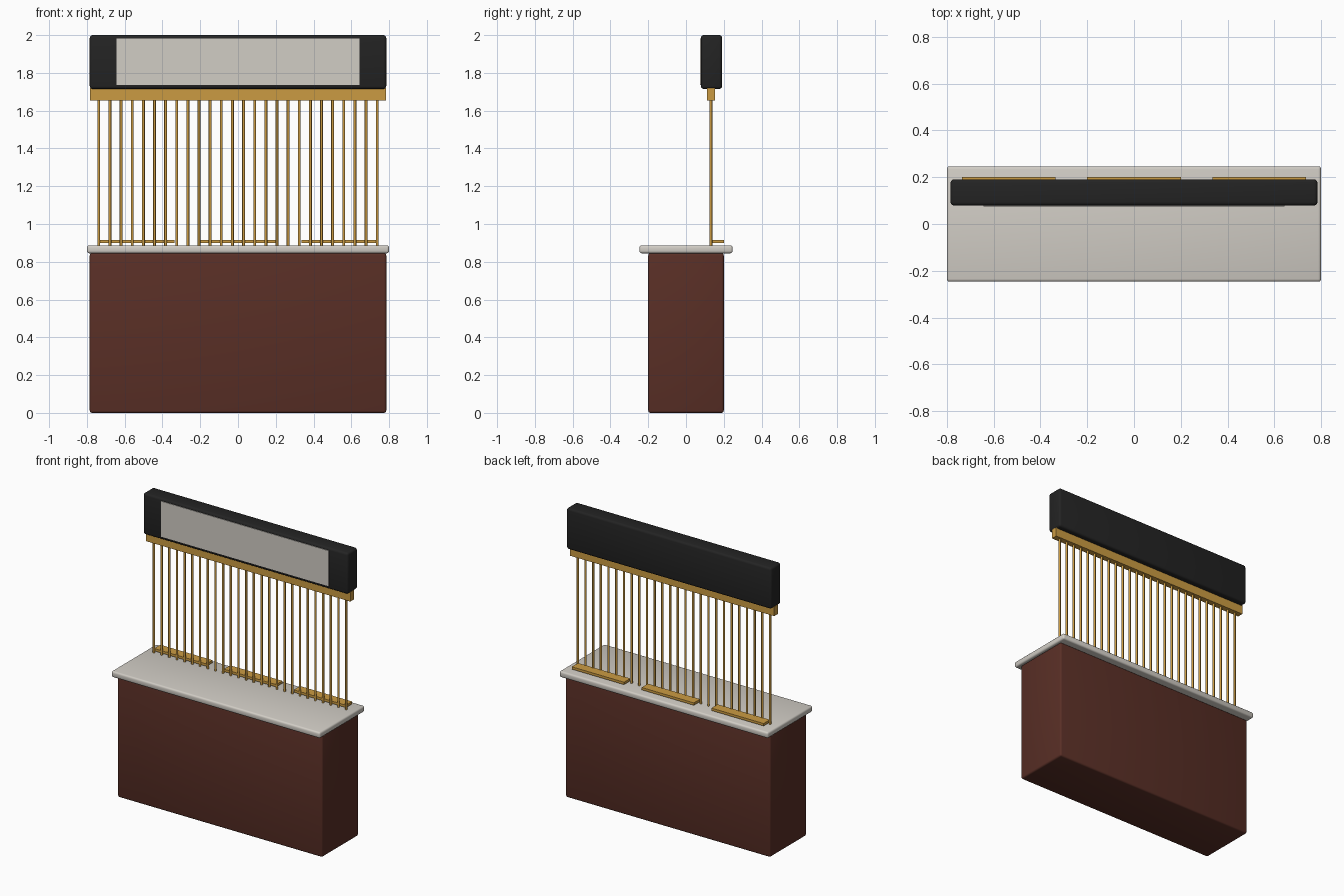
import bpy

if "Cube" in bpy.data.objects:
    bpy.data.objects.remove(bpy.data.objects["Cube"])


def material(name, rgb):
    m = bpy.data.materials.new(name)
    m.diffuse_color = (*rgb, 1)
    m.use_nodes = True
    m.node_tree.nodes["Principled BSDF"].inputs["Base Color"].default_value = m.diffuse_color
    return m


WOOD = material("dark red wood", (0.10, 0.028, 0.019))
STONE = material("pale stone", (0.64, 0.61, 0.56))
BLACK = material("black", (0.017, 0.017, 0.017))
BRASS = material("brass", (0.60, 0.33, 0.055))


def box(name, lo, hi, mat, bevel=0.0):
    """Box between two corners, with optional rounded edges."""
    bpy.ops.mesh.primitive_cube_add(
        size=1, location=[(a + b) / 2 for a, b in zip(lo, hi)])
    ob = bpy.context.object
    ob.name = name
    ob.scale = [b - a for a, b in zip(lo, hi)]
    bpy.ops.object.transform_apply(location=False, rotation=False, scale=True)
    ob.data.materials.append(mat)
    if bevel:
        mod = ob.modifiers.new("rounded edges", 'BEVEL')
        mod.width = bevel
        mod.segments = 3
        bpy.ops.object.modifier_apply(modifier=mod.name)
        bpy.ops.object.shade_smooth_by_angle(angle=0.6)
    return ob


# Counter
box("counter_base", (-0.785, -0.2, 0), (0.785, 0.2, 0.845), WOOD, 0.012)
box("counter_top", (-0.8, -0.247, 0.845), (0.8, 0.247, 0.887), STONE, 0.012)

# Row of vertical brass bars with a header rail
BAR_Y, COUNT, SPAN = 0.132, 26, 0.737
for i in range(COUNT):
    x = -SPAN + 2 * SPAN * i / (COUNT - 1)
    bpy.ops.mesh.primitive_cylinder_add(
        vertices=8, radius=0.0075, depth=0.79, location=(x, BAR_Y, 1.275))
    bar = bpy.context.object
    bar.name = f"grille_bar_{i + 1}"
    bar.data.materials.append(BRASS)
    bpy.ops.object.shade_smooth_by_angle(angle=0.9)
box("header_rail", (-0.783, 0.111, 1.655), (0.783, 0.153, 1.72), BRASS)

# Three pass-through trays behind the bars
for i, x in enumerate((-0.535, 0.0, 0.535)):
    box(f"tray_{i + 1}", (x - 0.2, 0.132, 0.899), (x + 0.2, 0.2, 0.916), BRASS)

# Sign board with a blank pale panel
box("sign_board", (-0.785, 0.079, 1.715), (0.785, 0.191, 2.0), BLACK, 0.015)
box("sign_panel", (-0.643, 0.075, 1.737), (0.643, 0.083, 1.983), STONE)
